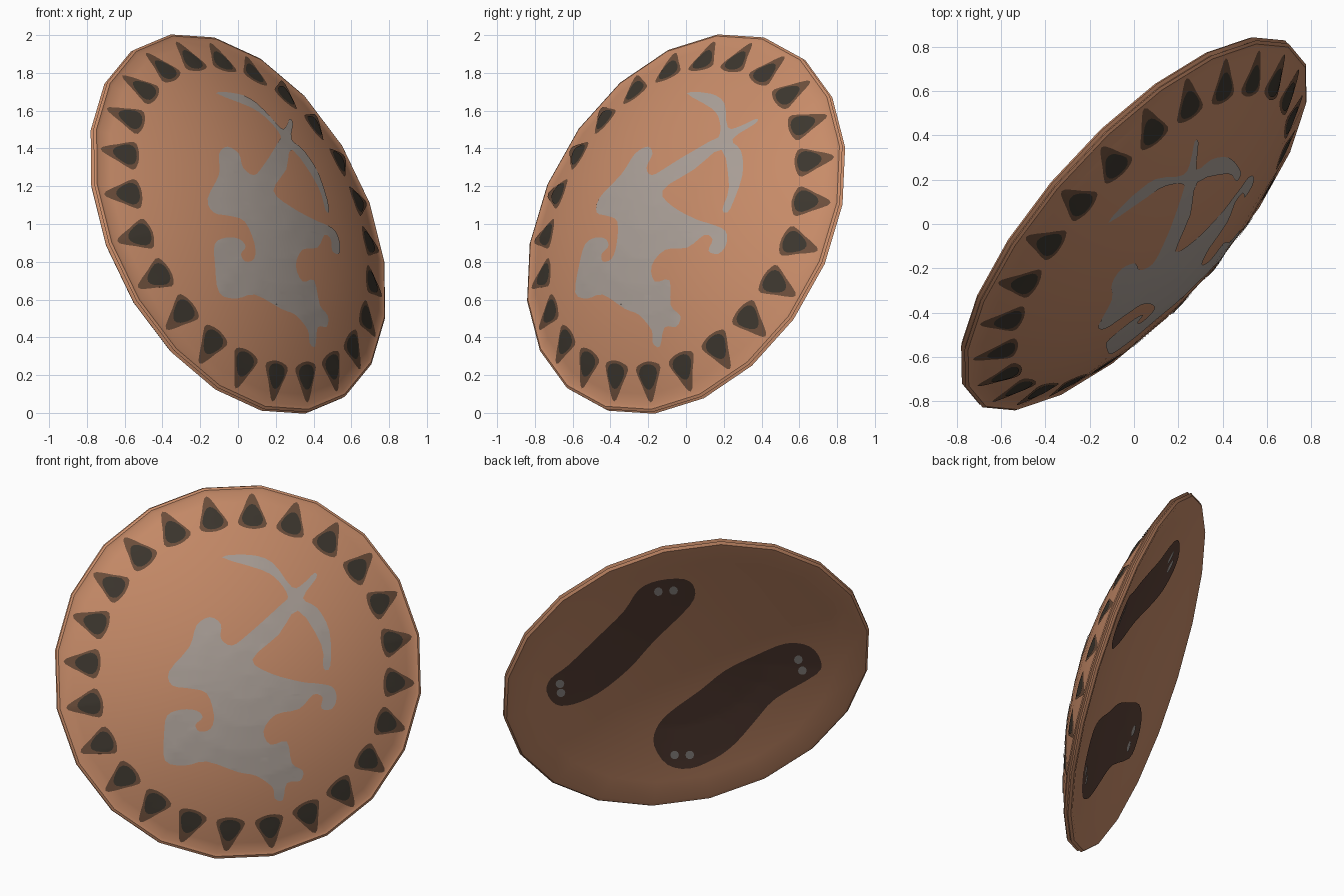
import bpy, bmesh, math
from mathutils import Vector, Matrix
from mathutils.bvhtree import BVHTree
from mathutils.geometry import tessellate_polygon

if "Cube" in bpy.data.objects:
    bpy.data.objects.remove(bpy.data.objects["Cube"])

def material(name, rgb):
    m = bpy.data.materials.new(name)
    lin = [((c / 255 + 0.055) / 1.055) ** 2.4 for c in rgb]
    m.diffuse_color = (*lin, 1)
    m.use_nodes = True
    m.node_tree.nodes["Principled BSDF"].inputs["Base Color"].default_value = m.diffuse_color
    return m

TAN = material("tan leather", (200, 140, 105))
BROWN = material("brown trim", (108, 78, 59))
DARK = material("dark spot", (60, 54, 46))
GREY = material("grey emblem", (172, 161, 153))
STRAP = material("dark strap leather", (92, 66, 56))
RIVET = material("rivet grey", (160, 154, 150))

# Disc frame: n is the way the shield faces, e1 points to one rim corner
n = Vector((0.690, -0.627, 0.360)).normalized()
a = Vector((-0.778, -0.566, 0.505))
e1 = (a - n * a.dot(n)).normalized()
e2 = n.cross(e1)
turn = Matrix((e1, e2, n)).transposed().to_4x4()

def finish(bm, name, mat):
    bm.transform(Matrix.Translation((0, 0, 1)))
    me = bpy.data.meshes.new(name)
    bm.to_mesh(me)
    bm.free()
    ob = bpy.data.objects.new(name, me)
    bpy.context.collection.objects.link(ob)
    me.materials.append(mat)
    bpy.context.view_layer.objects.active = ob
    ob.select_set(True)
    bpy.ops.object.shade_smooth_by_angle(angle=math.radians(32))
    ob.select_set(False)
    return ob

# Shield body: 20-sided lathe with domed front, grooved rim and hollow back
SIDES = 20
R = 1.078
profile = [(r, 0.27 - 0.25 * (r / 1.045) ** 2) for r in (0, .15, .3, .45, .6, .72, .83, .92, .99, 1.045)]
profile += [(1.065, .02), (R, .01), (1.064, 0), (R, -.012), (1.064, -.025), (1.04, -.026),
            (.9, 0), (.75, .023), (.5, .055), (.25, .074), (0, .08)]
bm = bmesh.new()
rings = []
for rad, h in profile:
    if rad == 0:
        rings.append([bm.verts.new((0, 0, h))] * SIDES)
    else:
        rings.append([bm.verts.new((rad * math.cos(math.tau * i / SIDES),
                                    rad * math.sin(math.tau * i / SIDES), h)) for i in range(SIDES)])
for r0, r1 in zip(rings, rings[1:]):
    for i in range(SIDES):
        j = (i + 1) % SIDES
        loop = [r0[i], r1[i], r1[j], r0[j]]
        bm.faces.new(list(dict.fromkeys(loop)))
bmesh.ops.recalc_face_normals(bm, faces=bm.faces)
bm.transform(turn)
surface = BVHTree.FromBMesh(bm)
finish(bm, "shield_body", TAN)

def view(ax, ay, elev):
    """Right, up and toward-viewer vectors for a slanted viewing direction."""
    c, s = math.cos(elev), math.sin(elev)
    d = Vector((ax * c, ay * c, s))
    r = Vector((-ay, ax, 0))
    return r, d.cross(r), d

def decal(name, polys, frame, mat, lift):
    """Thin sheets: flat outlines cut into a grid and laid onto the shield."""
    r, u, d = frame
    bm = bmesh.new()
    for p in polys:
        vs = [bm.verts.new((x, y, 0)) for x, y in p]
        for tri in tessellate_polygon([[v.co for v in vs]]):
            i, j, k = tri
            ccw = (vs[j].co - vs[i].co).cross(vs[k].co - vs[i].co).z > 0
            bm.faces.new([vs[q] for q in ((i, j, k) if ccw else (i, k, j))])
    for k in range(-18, 19):
        for axis in ((1, 0, 0), (0, 1, 0)):
            bmesh.ops.bisect_plane(bm, geom=bm.verts[:] + bm.edges[:] + bm.faces[:],
                                   plane_co=Vector(axis) * k * 0.06, plane_no=axis)
    bmesh.ops.triangulate(bm, faces=bm.faces[:])
    side = 1 if d.dot(n) > 0 else -1
    for v in bm.verts:
        origin = r * v.co.x + u * v.co.y + d * 3
        hit = surface.ray_cast(origin, -d)[0]
        v.co = (hit if hit else origin - d * 3) + n * side * lift
    finish(bm, name, mat)

def smooth(pts, steps=3):
    """Closed rounded outline through the points."""
    out = []
    for i in range(len(pts)):
        p0, p1, p2, p3 = (Vector(pts[(i + k) % len(pts)]) for k in (-1, 0, 1, 2))
        for s in range(steps):
            t = s / steps
            q = 0.5 * (2 * p1 + (p2 - p0) * t + (2 * p0 - 5 * p1 + 4 * p2 - p3) * t * t
                       + (3 * p1 - p0 - 3 * p2 + p3) * t ** 3)
            out.append((q.x, q.y))
    return out

def scaled(pts, cx, cy):
    return [((x - cx) / 172, (cy - y) / 172) for x, y in pts]

# Emblem: rearing horse-bodied archer
az = math.radians(35)
front = view(math.sin(az), -math.cos(az), math.radians(21))
archer = [(222, 556), (250, 554), (272, 562), (291, 586), (302, 583), (313, 573), (315, 578),
          (302, 597), (316, 607), (328, 630), (329, 664), (322, 666), (320, 643), (297, 609),
          (278, 632), (252, 656), (270, 670), (300, 679), (315, 681), (331, 685), (335, 697),
          (330, 707), (320, 706), (321, 695), (312, 692), (298, 706), (275, 711), (263, 727),
          (270, 741), (286, 738), (291, 760), (302, 768), (299, 778), (286, 780), (282, 797),
          (274, 795), (272, 784), (256, 772), (238, 768), (207, 757), (185, 761), (166, 756),
          (165, 730), (168, 711), (182, 705), (197, 706), (203, 713), (196, 720), (200, 727),
          (211, 724), (214, 710), (207, 689), (190, 684), (173, 681), (170, 667), (190, 643),
          (197, 622), (210, 614), (221, 621), (221, 635), (232, 642), (248, 631), (280, 603),
          (287, 595), (278, 580), (262, 569)]
decal("archer_emblem", [smooth(scaled(archer, 238, 671.5))], front, GREY, 0.004)

# Ring of 24 outward-pointing marks, each with a dark spot
right, up, toward = front
start = math.atan2(162.5, 12)
ring = (right - n * right.dot(n)).normalized()
flat = (ring, n.cross(ring), n)

def around(shape):
    polys = []
    for k in range(24):
        t = start + math.tau * k / 24
        c, s = math.cos(t), math.sin(t)
        polys.append([(x * c - y * s, x * s + y * c) for x, y in smooth(shape, 2)])
    return polys

mark = [(1.02, -.015), (1.02, .015), (.94, .052), (.865, .085), (.84, .06),
        (.83, 0), (.84, -.06), (.865, -.085), (.94, -.052)]
spot = [(.97, 0), (.95, .032), (.89, .062), (.855, .045), (.845, 0), (.855, -.045), (.89, -.062), (.95, -.032)]
decal("rim_marks", around(mark), flat, BROWN, 0.003)
decal("rim_mark_spots", around(spot), flat, DARK, 0.006)

# Two straps with rivets on the back
back = view(-math.sin(az), math.cos(az), math.radians(24))
arm_strap = [(549, 690), (553, 677), (570, 664), (600, 635), (625, 610), (640, 588), (660, 579),
             (685, 578), (695, 588), (690, 605), (655, 640), (630, 668), (600, 692), (575, 703), (558, 703)]
hand_strap = [(655, 745), (657, 728), (670, 712), (700, 690), (725, 670), (755, 655), (785, 643),
              (808, 646), (819, 660), (815, 674), (775, 698), (755, 720), (735, 743), (715, 758),
              (690, 768), (668, 764)]
rivets = [(659, 590), (674, 589), (562, 682), (563, 691), (797, 659), (801, 670), (675, 754), (690, 754)]
for name, pts in (("arm_strap", arm_strap), ("hand_strap", hand_strap)):
    decal(name, [smooth(scaled(pts, 686.5, 671.5))], back, STRAP, 0.004)
dots = [[(x + 4.3 * math.cos(math.tau * i / 10), y + 4.3 * math.sin(math.tau * i / 10))
         for i in range(10)] for x, y in rivets]
decal("strap_rivets", [scaled(p, 686.5, 671.5) for p in dots], back, RIVET, 0.007)
